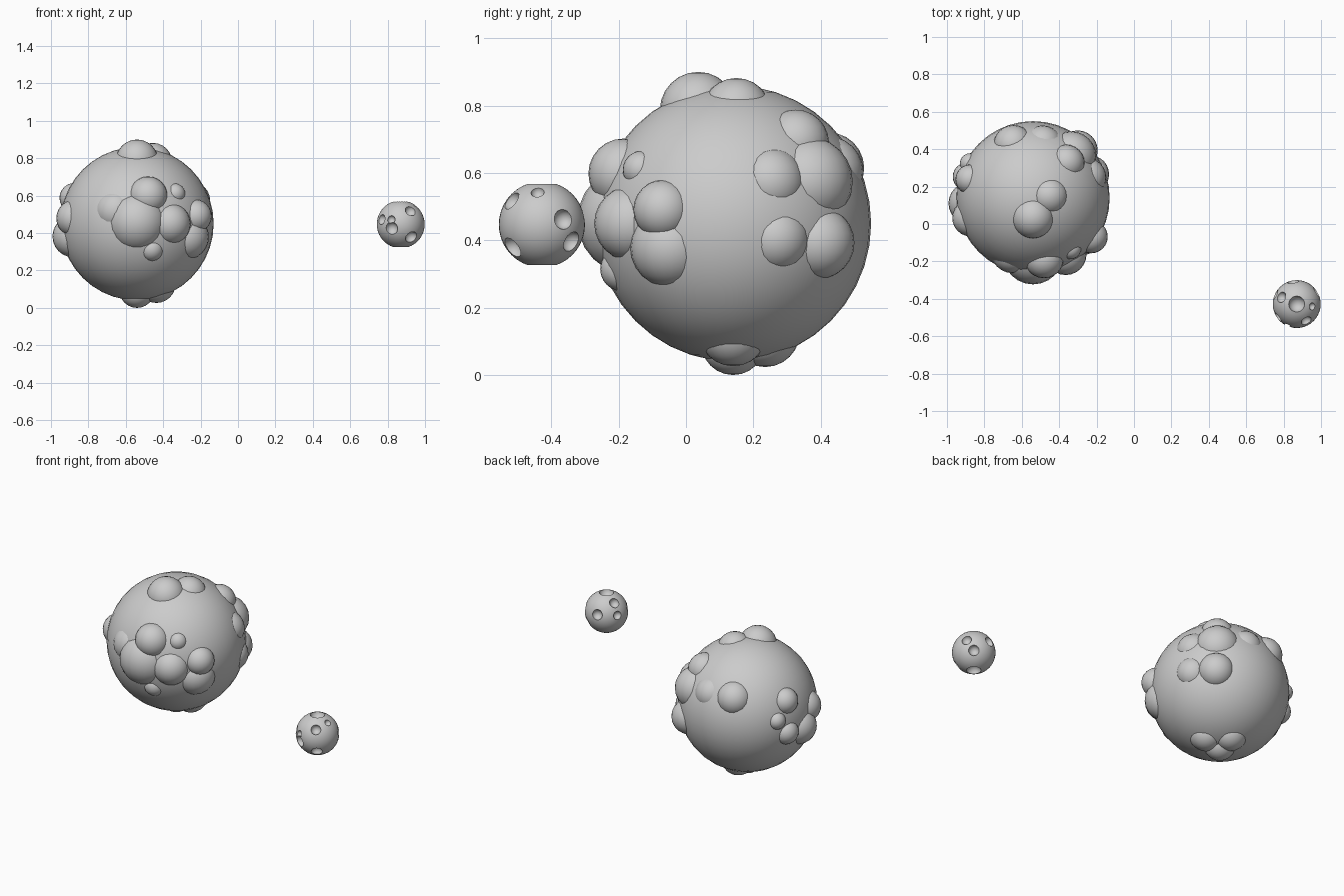
import bpy, math
from mathutils import Vector

if "Cube" in bpy.data.objects:
    bpy.data.objects.remove(bpy.data.objects["Cube"])

PLANET, R = Vector((-0.54, 0.14, 0.45)), 0.41
MOON, MR = Vector((0.87, -0.428, 0.447)), 0.128


def ball(name, loc, r, seg=32):
    bpy.ops.mesh.primitive_uv_sphere_add(segments=seg, ring_count=seg // 2, radius=r, location=loc)
    o = bpy.context.object
    o.name = name
    bpy.ops.object.shade_smooth()
    return o


def bump(direction, foot, tip):
    """Ball whose visible cap has radius `foot` and reaches `tip` from the planet centre."""
    a = math.sqrt(R * R - foot * foot)
    c = tip - a
    r = (foot * foot + c * c) / (2 * c)
    ball("planet_bump", PLANET + Vector(direction).normalized() * (tip - r), r, 24)


# Large planet
ball("planet", PLANET, R, 40)

# Bumps: direction from planet centre, footprint radius, tip distance
bumps = [
    # front
    ((0, -.32, .01), .138, .463), ((.06, -.33, .15), .098, .467),
    ((-.13, -.34, .08), .075, .43), ((.18, -.31, .0), .1, .46),
    ((.215, -.29, .17), .045, .43), ((.08, -.34, -.14), .05, .43),
    # right side
    ((.305, -.204, .04), .085, .465), ((.3, -.21, -.08), .1, .45),
    ((.23, .25, .14), .115, .46), ((.25, .265, -.06), .097, .46),
    ((.33, .125, .14), .075, .435), ((.34, .14, -.05), .073, .435),
    ((.2, .21, .27), .085, .45),
    # back
    ((-.115, .31, .18), .09, .45), ((.06, .33, .18), .07, .43),
    # left side
    ((-.34, .1, .14), .075, .455), ((-.316, .173, .04), .05, .44),
    ((-.345, .11, -.05), .07, .45), ((-.35, -.03, -.07), .1, .46),
    ((-.34, -.11, .03), .085, .45),
    # top and bottom
    ((0, -.105, .34), .105, .466), ((.09, .01, .35), .083, .443),
    ((0, 0, -1), .083, .45), ((.11, 0, -.34), .08, .44), ((0, .1, -.34), .08, .44),
]
for b in bumps:
    bump(*b)

# Small moon with craters cut out
moon = ball("moon", MOON, MR, 40)
craters = [
    ((0, 0, 1), .044), ((.0, 0, -1), .044), ((.65, -.1, .75), .02),
    ((-.38, -.9, -.17), .034), ((-.4, -.9, .2), .022), ((-.8, -.55, .2), .028),
    ((.4, -.7, .55), .03), ((.45, -.7, -.55), .034),
    ((.85, .5, .12), .03), ((.58, .7, -.41), .032),
    ((-.15, .96, .22), .032), ((-.65, .29, .7), .03), ((-.9, .4, .17), .026),
]
cutters = []
for d, r in craters:
    cut = ball("crater_cutter", MOON + Vector(d).normalized() * MR, r, 20)
    cut.hide_render = True
    m = moon.modifiers.new("crater", 'BOOLEAN')
    m.operation, m.solver, m.object = 'DIFFERENCE', 'EXACT', cut
    cutters.append(cut)

bpy.ops.object.select_all(action='DESELECT')
bpy.context.view_layer.objects.active = moon
moon.select_set(True)
for m in list(moon.modifiers):
    bpy.ops.object.modifier_apply(modifier=m.name)
bpy.ops.object.shade_smooth_by_angle(angle=math.radians(35))
for c in cutters:
    bpy.data.objects.remove(c, do_unlink=True)
